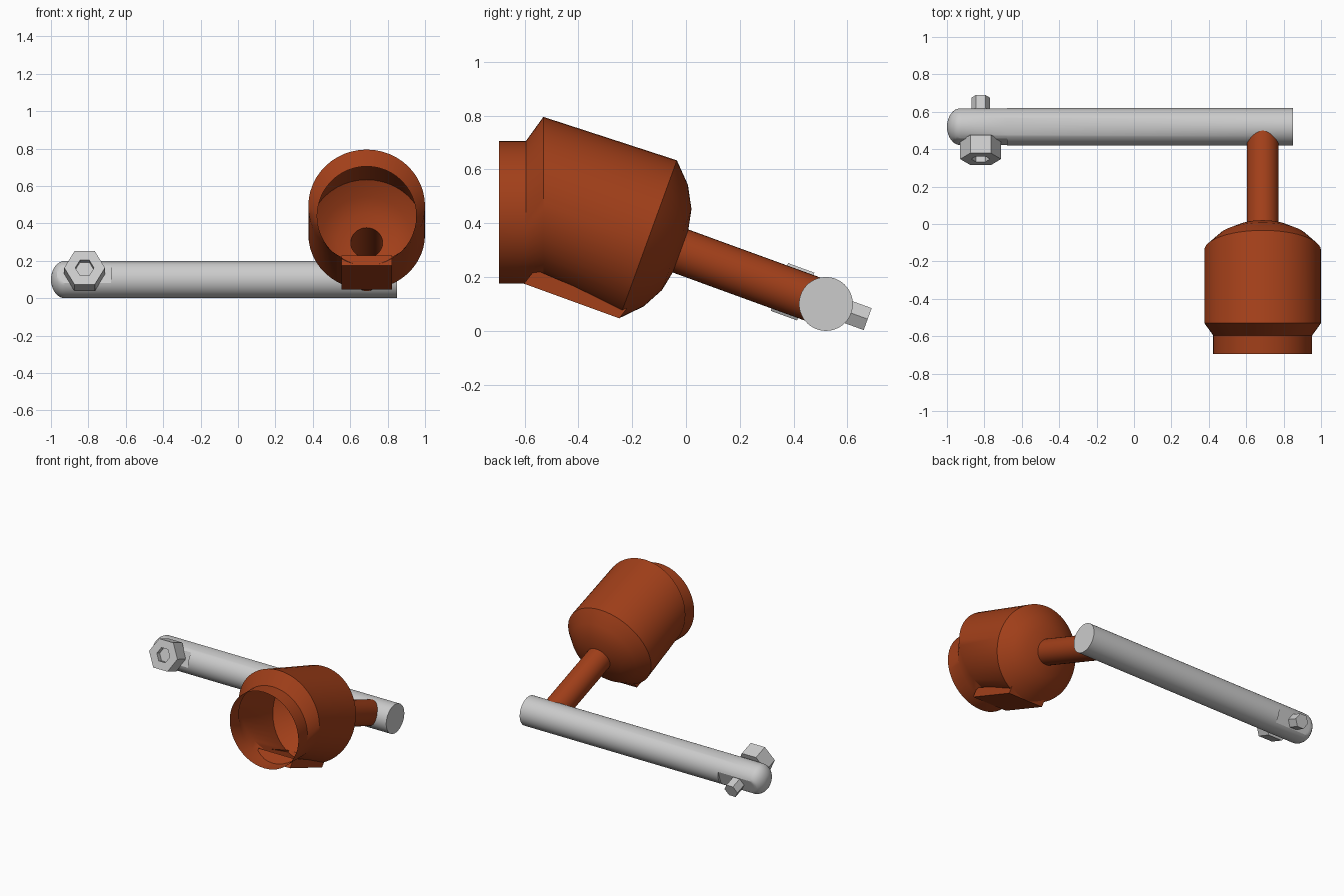
import bpy, bmesh, math
from mathutils import Vector

if "Cube" in bpy.data.objects:
    bpy.data.objects.remove(bpy.data.objects["Cube"], do_unlink=True)

# Tilted frame through the rod centre: u runs along the stem, v is its upward normal
TILT = math.radians(20)
ORIGIN = Vector((0, 0.52, 0.10))
U = Vector((0, math.cos(TILT), -math.sin(TILT)))
V = Vector((0, math.sin(TILT), math.cos(TILT)))
BOWL_X, BOLT_X = 0.688, -0.82


def place(x, u, v):
    return ORIGIN + Vector((x, 0, 0)) + U * u + V * v


def circle(n):
    return [(math.cos(2 * math.pi * i / n), math.sin(2 * math.pi * i / n)) for i in range(n)]


def tilted_ring(x, u, r, n):
    return [place(x + r * c, u, r * s) for c, s in circle(n)]


def upright_ring(x, y, z, rx, rz, n):
    return [Vector((x + rx * c, y, z + rz * s)) for c, s in circle(n)]


def material(name, colour):
    mat = bpy.data.materials.new(name)
    mat.use_nodes = True
    mat.diffuse_color = colour
    mat.node_tree.nodes["Principled BSDF"].inputs["Base Color"].default_value = colour
    return mat


def finish(name, bm, mat=None, smooth=True):
    bmesh.ops.recalc_face_normals(bm, faces=bm.faces)
    mesh = bpy.data.meshes.new(name)
    bm.to_mesh(mesh)
    bm.free()
    obj = bpy.data.objects.new(name, mesh)
    bpy.context.collection.objects.link(obj)
    if mat:
        mesh.materials.append(mat)
    if smooth:
        bpy.ops.object.select_all(action="DESELECT")
        obj.select_set(True)
        bpy.context.view_layer.objects.active = obj
        bpy.ops.object.shade_smooth_by_angle(angle=math.radians(25))
    return obj


def loft(name, rings, caps=(True, True), mat=None, smooth=True):
    bm = bmesh.new()
    rows = [[bm.verts.new(p) for p in ring] for ring in rings]
    n = len(rows[0])
    for a, b in zip(rows, rows[1:]):
        for i in range(n):
            j = (i + 1) % n
            bm.faces.new((a[i], a[j], b[j], b[i]))
    for cap, row in zip(caps, (rows[0], rows[-1])):
        if cap:
            bm.faces.new(row)
    return finish(name, bm, mat, smooth)


brown = material("brown", (0.36, 0.05, 0.01, 1))

# Bowl: open spout, upright shoulder, then a tilted stepped dome
N = 48
rings = [
    upright_ring(BOWL_X, -0.695, 0.44, 0.265, 0.265, N),
    upright_ring(BOWL_X, -0.595, 0.44, 0.265, 0.265, N),
    upright_ring(BOWL_X, -0.53, 0.493, 0.312, 0.302, N),
]
for u, r in ((-0.703, 0.312), (-0.633, 0.24), (-0.59, 0.16), (-0.575, 0.085)):
    rings.append(tilted_ring(BOWL_X, u, r, N))
loft("bowl", rings, (False, False), brown)

# Hollow stem from the bowl to the rod
loft("stem", [tilted_ring(BOWL_X, u, 0.085, 32) for u in (-0.577, -0.03)],
     (False, False), brown)

# Flat channel under the bowl, open on top
bm = bmesh.new()
front, back = [
    [bm.verts.new(place(BOWL_X + x, u, v)) for x, u, v in
     ((-0.135, top_u, top_v), (-0.135, low_u, -0.313),
      (0.135, low_u, -0.313), (0.135, top_u, top_v))]
    for top_u, top_v, low_u in ((-1.06, -0.25, -1.08), (-0.69, -0.27, -0.703))
]
for i in range(3):
    bm.faces.new((front[i], front[i + 1], back[i + 1], back[i]))
bm.faces.new(back)
bm.faces.new(front)
finish("bowl_keel", bm, brown, smooth=False)

# Rod: rounded tip, then two flats beside the bolt, then a plain round bar
ROD_R, CAP, FLAT, FLAT_END = 0.10, 0.075, 0.086, -0.68
stations = []
for k in range(1, 9):
    t = math.pi / 2 * k / 8
    stations.append((-1 + CAP * (1 - math.cos(t)), ROD_R * math.sin(t), FLAT))
stations += [(FLAT_END, ROD_R, FLAT), (FLAT_END, ROD_R, ROD_R), (0.85, ROD_R, ROD_R)]
rod_rings = [
    [place(x, max(-limit, min(limit, r * c)), r * s) for c, s in circle(48)]
    for x, r, limit in stations
]
loft("rod", rod_rings)

# Hexagonal bolt through the flats, and its head with a hexagonal socket
loft("bolt", [tilted_ring(BOLT_X, u, 0.05, 6) for u in (-0.10, 0.165)], smooth=False)
head = [(-0.15, 0.05), (-0.184, 0.05), (-0.184, 0.109), (-0.08, 0.109)]
loft("bolt_head", [tilted_ring(BOLT_X, u, r, 6) for u, r in head], smooth=False)
